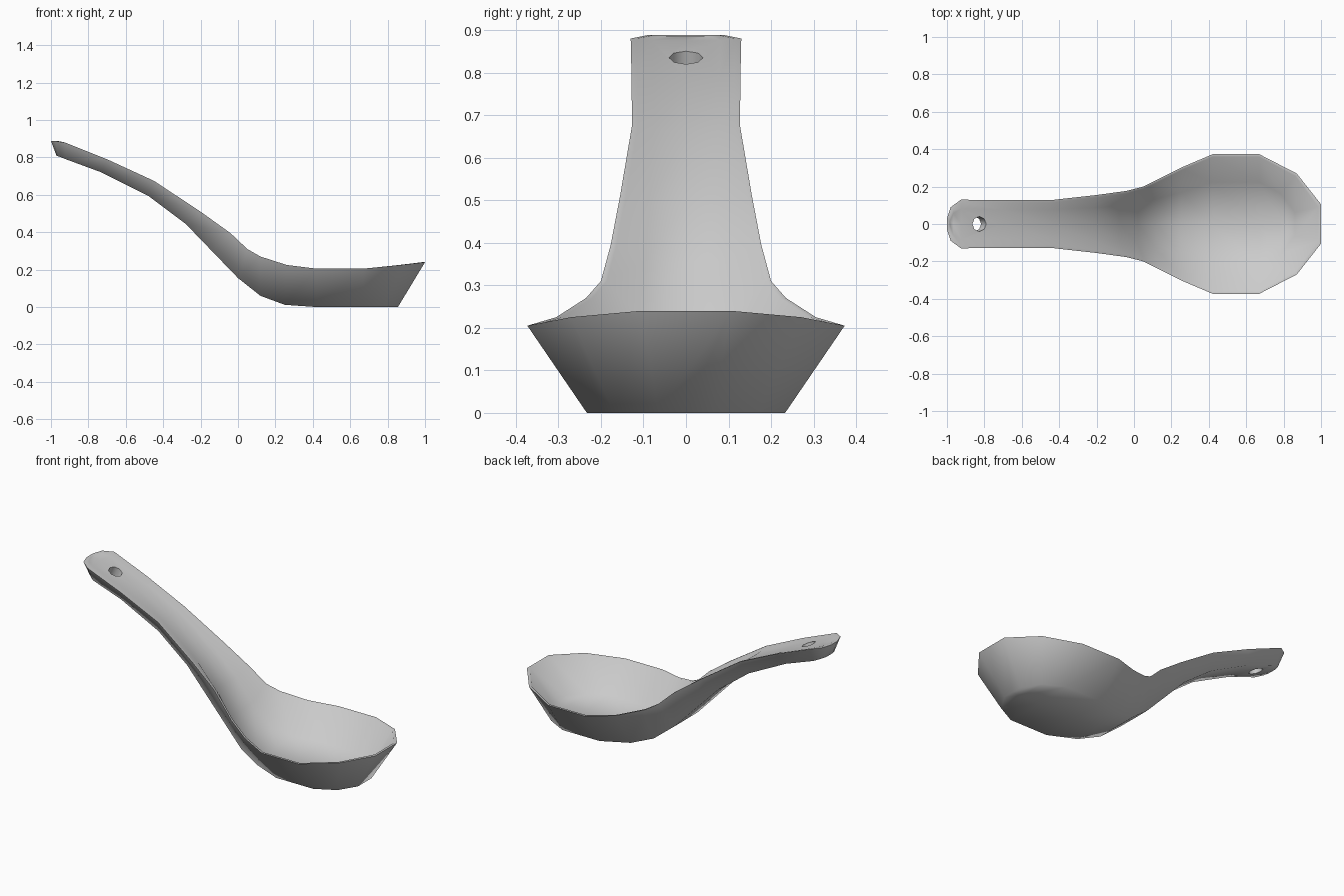
import bpy, bmesh, math

if "Cube" in bpy.data.objects:
    bpy.data.objects.remove(bpy.data.objects["Cube"])

# stations from handle end to bowl tip:
# rim x, half width, z | underside x, half width, z | hollow depth fraction
STATIONS = [
    (-1.00, .030, .888, -.97, .03, .808, .04),
    (-.98, .090, .888, -.96, .06, .806, .04),
    (-.925, .130, .880, -.92, .085, .790, .05),
    (-.70, .128, .790, -.73, .08, .720, .08),
    (-.45, .127, .675, -.48, .08, .595, .14),
    (-.20, .155, .510, -.28, .09, .445, .26),
    (-.04, .177, .395, -.14, .10, .300, .40),
    (.05, .200, .310, 0, .11, .155, .58),
    (.12, .235, .270, .12, .14, .060, .70),
    (.26, .305, .225, .25, .175, .012, .79),
    (.42, .373, .205, .42, .233, 0, .81),
    (.67, .373, .205, .67, .233, 0, .81),
    (.87, .270, .225, .79, .170, 0, .81),
    (1.00, .105, .240, .855, .065, 0, .81),
]
RIM = .014


def section(bm, rim, low, sag):
    """Five points across: rim, floor side, floor centre, floor side, rim."""
    (rx, rw, rz), (lx, lw, lz) = rim, low
    pts = [(rx, rw, rz), (lx, lw, lz), (lx, 0, lz - sag), (lx, -lw, lz), (rx, -rw, rz)]
    return [bm.verts.new(p) for p in pts]


def build_spoon():
    bm = bmesh.new()
    outer, inner = [], []
    last = len(STATIONS) - 1
    for i, (rx, rw, rz, lx, lw, lz, t) in enumerate(STATIONS):
        outer.append(section(bm, (rx, rw, rz), (lx, lw, lz), 0))
        # inner wall starts inside the rim and stops short of the underside
        shift = RIM if i < 2 else -RIM if i == last else -RIM * .5 if i == last - 1 else 0
        ix, iw = rx + shift, max(rw - RIM, .015)
        end = .02 if i >= last - 1 else 0
        floor = (ix + (lx - ix) * t - end, min(iw, lw * .96), rz + (lz - rz) * t)
        inner.append(section(bm, (ix, iw, rz), floor, .008 * t))
    # shells and rim
    for i in range(last):
        for grid in (outer, inner):
            for j in range(4):
                bm.faces.new((grid[i][j], grid[i + 1][j], grid[i + 1][j + 1], grid[i][j + 1]))
        for j in (0, 4):
            bm.faces.new((outer[i][j], outer[i + 1][j], inner[i + 1][j], inner[i][j]))
    # ends
    for k in (0, last):
        bm.faces.new(outer[k])
        bm.faces.new(inner[k])
        bm.faces.new((outer[k][0], outer[k][4], inner[k][4], inner[k][0]))
    bmesh.ops.recalc_face_normals(bm, faces=bm.faces)
    mesh = bpy.data.meshes.new("spoon")
    bm.to_mesh(mesh)
    bm.free()
    obj = bpy.data.objects.new("spoon", mesh)
    bpy.context.collection.objects.link(obj)
    return obj


spoon = build_spoon()

# hanging hole, drilled square to the handle
bpy.ops.mesh.primitive_cylinder_add(vertices=8, radius=.04, depth=.4, location=(-.825, 0, .84),
                                    rotation=(0, math.radians(22), 0))
cutter = bpy.context.object
cutter.name = "hole_cutter"
cutter.hide_render = True
mod = spoon.modifiers.new("hanging_hole", 'BOOLEAN')
mod.operation = 'DIFFERENCE'
mod.solver = 'EXACT'
mod.object = cutter
bpy.ops.object.select_all(action='DESELECT')
spoon.select_set(True)
bpy.context.view_layer.objects.active = spoon
bpy.ops.object.modifier_apply(modifier=mod.name)
bpy.data.objects.remove(cutter, do_unlink=True)
bpy.ops.object.shade_smooth_by_angle(angle=math.radians(80))
